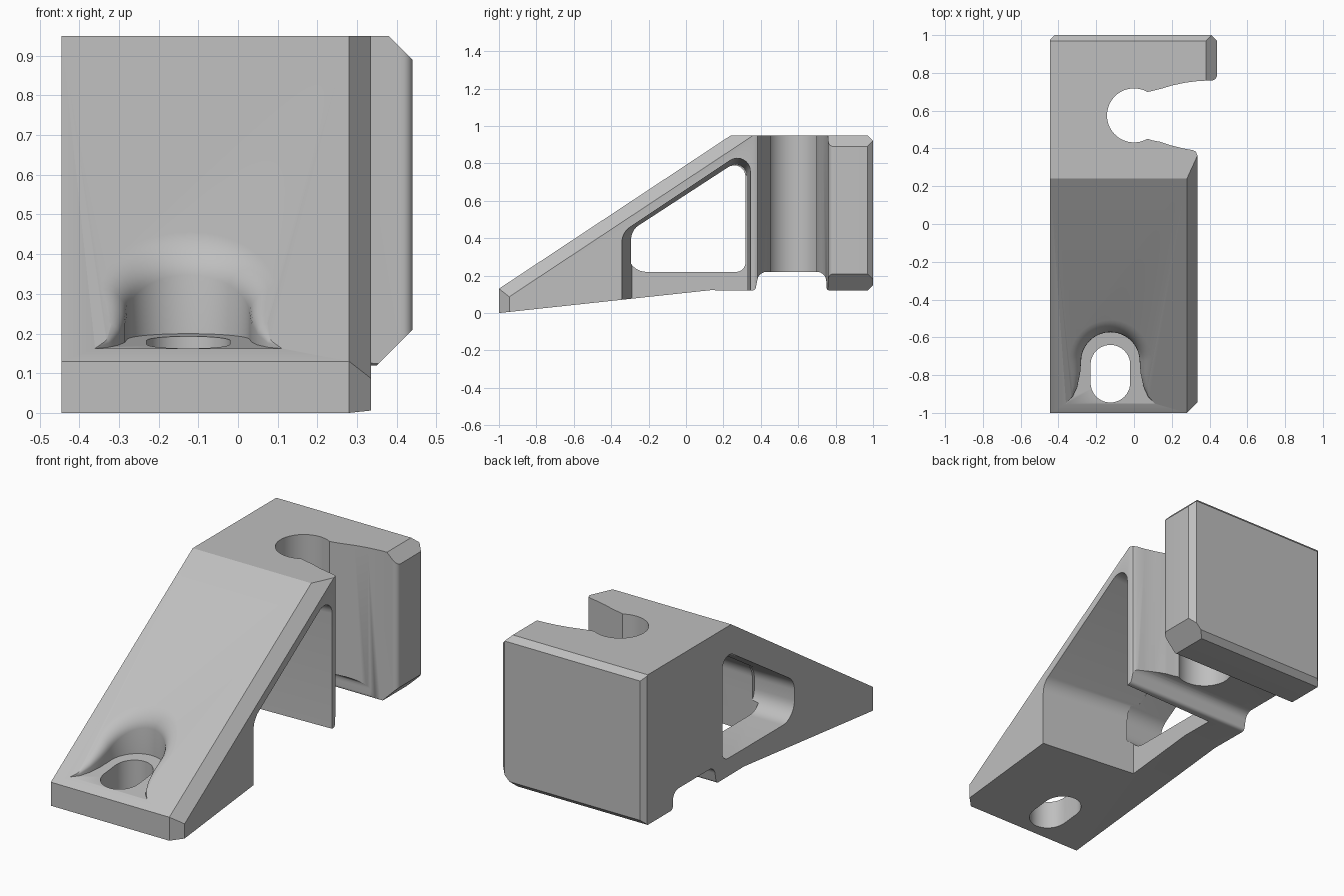
import bpy, bmesh
from math import sin, cos, pi, radians
from mathutils import Vector

cube = bpy.data.objects.get("Cube")
if cube:
    bpy.data.objects.remove(cube, do_unlink=True)

grey = bpy.data.materials.new("plain_grey")
grey.use_nodes = True
grey.diffuse_color = (0.52, 0.52, 0.52, 1)
grey.node_tree.nodes["Principled BSDF"].inputs["Base Color"].default_value = (0.52, 0.52, 0.52, 1)


def loft(name, rings):
    """Closed solid through rings of equal length."""
    bm = bmesh.new()
    rows = [[bm.verts.new(p) for p in ring] for ring in rings]
    n = len(rows[0])
    for a, b in zip(rows, rows[1:]):
        for i in range(n):
            j = (i + 1) % n
            bm.faces.new((a[i], a[j], b[j], b[i]))
    bm.faces.new(rows[0])
    bm.faces.new(rows[-1])
    bmesh.ops.recalc_face_normals(bm, faces=bm.faces)
    mesh = bpy.data.meshes.new(name)
    bm.to_mesh(mesh)
    bm.free()
    mesh.materials.append(grey)
    obj = bpy.data.objects.new(name, mesh)
    bpy.context.collection.objects.link(obj)
    return obj


def prism(name, pts, axis, lo, hi):
    def place(p, h):
        q = list(p)
        q.insert(axis, h)
        return q
    return loft(name, [[place(p, h) for p in pts] for h in (lo, hi)])


def rounded(corners, steps=8):
    """Polygon of (u, v, radius) corners with arcs in place of the corners."""
    out = []
    for i, (u, v, r) in enumerate(corners):
        p = Vector((u, v))
        a = (Vector(corners[i - 1][:2]) - p).normalized()
        b = (Vector(corners[(i + 1) % len(corners)][:2]) - p).normalized()
        if r == 0:
            out.append(p)
            continue
        half = a.angle(b) / 2
        mid = p + (a + b).normalized() * r / sin(half)
        start, end = p + a * r / (sin(half) / cos(half)), p + b * r / (sin(half) / cos(half))
        s, e = start - mid, end - mid
        sweep = s.angle(e)
        for k in range(steps + 1):
            t = k / steps
            out.append(mid + (s * sin((1 - t) * sweep) + e * sin(t * sweep)) / sin(sweep))
    return out


def arc(cx, cy, r, a0, a1, steps):
    return [(cx + r * cos(radians(a0 + (a1 - a0) * k / steps)),
             cy + r * sin(radians(a0 + (a1 - a0) * k / steps))) for k in range(steps + 1)]


# Wedge body with the relief under the jaw
side = rounded([(-1, 0, 0), (-1, .13, 0), (.24, .95, 0), (1, .95, 0), (1, .12, 0),
                (.75, .12, .02), (.75, .22, .05), (.39, .22, .05), (.37, .12, .02), (.13, .122, 0)])
body = prism("wedge_bracket", side, 0, -.445, .44)

# Chamfers on the sloped edge, the front corner and around the back face
A, B, C = Vector((.28, .24, .95)), Vector((.28, -1, .13)), Vector((.335, .36, .95))
slope_normal = (C - A).cross(B - A)
if slope_normal.x < 0:
    slope_normal.negate()
chamfers = [(A, slope_normal), (B, (1, -1, 0)),
            ((0, 1, .92), (0, 1, 1)), ((0, 1, .15), (0, 1, -1)),
            ((.41, 1, 0), (1, 1, 0)), ((-.42, 1, 0), (-1, 1, 0)),
            ((.38, 1, .95), (1, 0, 1))]
bm = bmesh.new()
bm.from_mesh(body.data)
for point, normal in chamfers:
    bmesh.ops.bisect_plane(bm, geom=bm.verts[:] + bm.edges[:] + bm.faces[:], dist=1e-5,
                           plane_co=point, plane_no=normal, clear_outer=True)
    bmesh.ops.holes_fill(bm, edges=[e for e in bm.edges if e.is_boundary], sides=0)
bmesh.ops.recalc_face_normals(bm, faces=bm.faces)
bm.to_mesh(body.data)
bm.free()

cutters = []

# Keyhole jaw opening, which also trims the wedge to its narrower width
jaw = arc(0, .575, .143, 60, 300, 28)
jaw += [(.1, .442), (.14, .435), (.2, .415), (.26, .4), (.31, .391), (.328, .382), (.335, .365)]
jaw += [(.335, -1.2), (.6, -1.2), (.6, .79)]
jaw += arc(.41, .79, .03, 0, -90, 6)
jaw += [(.34, .757), (.27, .748), (.2, .733), (.14, .715), (.1, .705)]
cutters.append(prism("jaw_cutter", jaw, 2, -.5, 1.5))

# Lower corner of the back jaw
cutters.append(prism("corner_cutter", [(.33, .1), (.6, .37), (.6, .1)], 1, .72, 1.2))

# Tapered side pocket, open at the bottom
inner = rounded([(-.29, -.2, 0), (-.29, .445, .1), (.325, .845, .06), (.325, -.2, 0)])
outer = rounded([(-.345, -.2, 0), (-.345, .43, .1), (.345, .89, .07), (.345, -.2, 0)])
cutters.append(loft("pocket_cutter", [[(-.24, *p) for p in inner], [(.36, *p) for p in outer]]))

# Window through the remaining side wall
window = rounded([(-.312, .22, .1), (-.312, .43, .1), (.318, .84, .06), (.318, .22, .05)])
cutters.append(prism("window_cutter", window, 0, -.7, -.2))

# Screw recess: flared outline, floor parallel to the base, rounded rim
MID = -.125


def top_z(y):
    return .13 + (y + 1) * .82 / 1.24


def floor_z(y):
    return .2 + .1 * (y + .57)


flank = [(.24, -1.04), (.235, -.95), (.2, -.915), (.175, -.86), (.16, -.79)]
plan = [(MID + x, y) for x, y in flank] + arc(MID, -.728, .155, 0, 180, 24)
plan += [(MID - x, y) for x, y in reversed(flank)]
rings = [[(x, y, floor_z(y)) for x, y in plan]]
STEPS = 6
for k in range(STEPS + 2):
    a = min(k, STEPS) / STEPS * pi / 2
    ring = []
    for i, (x, y) in enumerate(plan):
        prev, nxt = Vector(plan[i - 1]), Vector(plan[(i + 1) % len(plan)])
        t = (nxt - prev).normalized()
        depth = max(0, top_z(y) - floor_z(y))
        r = min(.065, depth * .5)
        off = r * (1 - cos(a))
        px, py = x + t.y * off, y - t.x * off
        z = max(top_z(py) - r * (1 - sin(a)), floor_z(py) + .004 * (k + 1))
        ring.append((px, py, z + (.2 if k > STEPS else 0)))
    rings.append(ring)
cutters.append(loft("recess_cutter", rings))

# Elongated screw hole
hole = arc(MID, -.745, .105, 0, 180, 20) + arc(MID, -.84, .105, 180, 360, 20)
cutters.append(prism("screw_hole_cutter", hole, 2, -.3, .6))

# Apply the cuts
for c in cutters:
    c.hide_render = True
    mod = body.modifiers.new(c.name, 'BOOLEAN')
    mod.operation = 'DIFFERENCE'
    mod.solver = 'EXACT'
    mod.object = c
bpy.context.view_layer.update()
graph = bpy.context.evaluated_depsgraph_get()
result = bpy.data.meshes.new_from_object(body.evaluated_get(graph))
body.modifiers.clear()
body.data = result
for c in cutters:
    bpy.data.objects.remove(c, do_unlink=True)

bpy.ops.object.select_all(action='DESELECT')
body.select_set(True)
bpy.context.view_layer.objects.active = body
bpy.ops.object.shade_smooth_by_angle(angle=radians(30))
